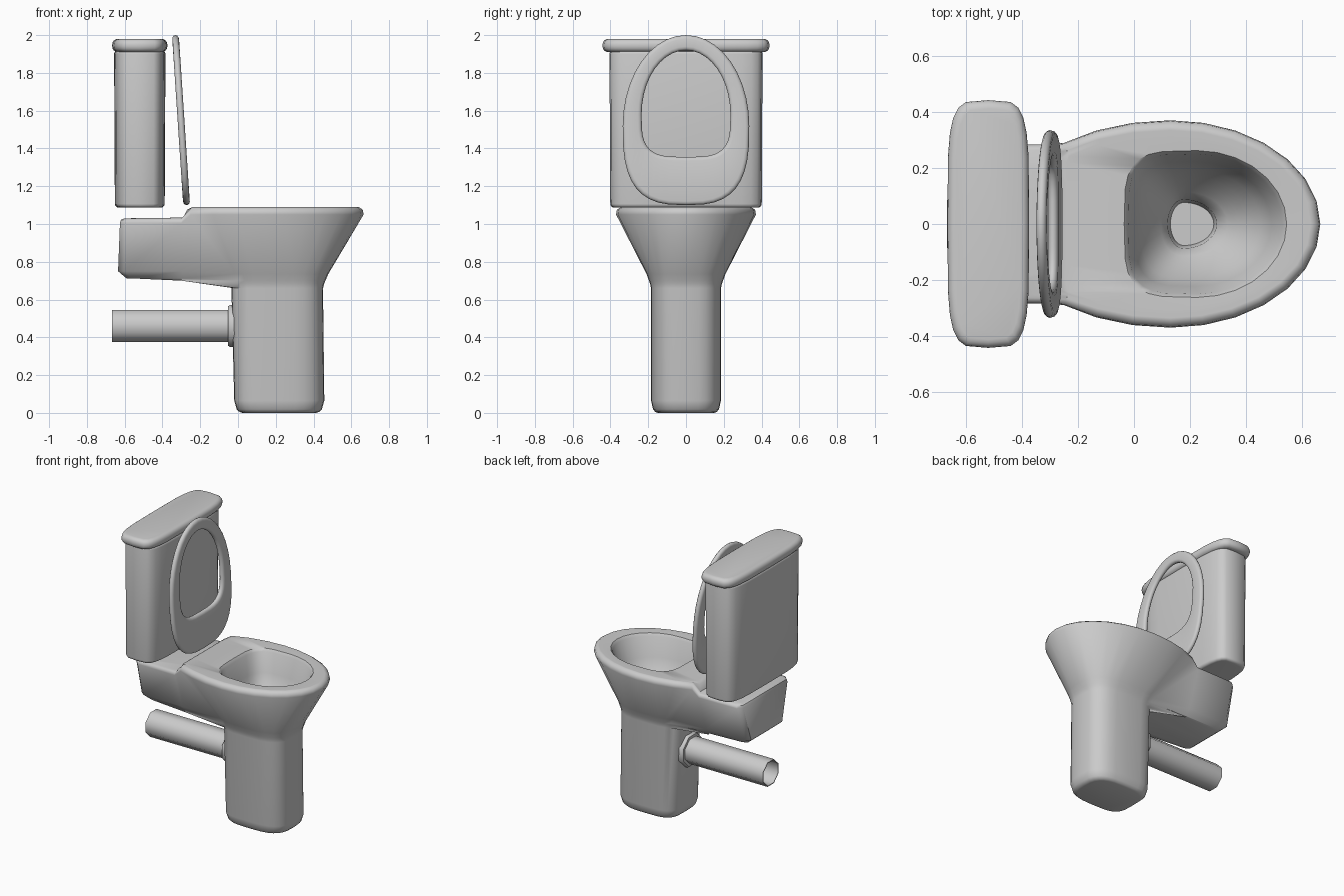
import bpy, bmesh
from math import sin, cos, pi, radians

if "Cube" in bpy.data.objects:
    bpy.data.objects.remove(bpy.data.objects["Cube"])


def loft(name, rings, closed=False, angle=46):
    """Skin a stack of equal-length rings into one smooth-shaded object."""
    bm = bmesh.new()
    vr = [[bm.verts.new(p) for p in r] for r in rings]
    n = len(vr[0])
    for k in range(len(vr) if closed else len(vr) - 1):
        a, b = vr[k], vr[(k + 1) % len(vr)]
        for i in range(n):
            j = (i + 1) % n
            bm.faces.new((a[i], a[j], b[j], b[i]))
    if not closed:
        bm.faces.new(vr[0][::-1])
        bm.faces.new(vr[-1])
    bmesh.ops.recalc_face_normals(bm, faces=bm.faces)
    me = bpy.data.meshes.new(name)
    bm.to_mesh(me)
    bm.free()
    ob = bpy.data.objects.new(name, me)
    bpy.context.collection.objects.link(ob)
    bpy.ops.object.select_all(action='DESELECT')
    ob.select_set(True)
    bpy.context.view_layer.objects.active = ob
    bpy.ops.object.shade_smooth_by_angle(angle=radians(angle))


def egg(t, c, front, back, b, nf=2.0, nb=2.0):
    """Superellipse point whose front and back halves may differ."""
    co, si = cos(t), sin(t)
    n, a = (nf, front) if co >= 0 else (nb, -back)
    return c + a * abs(co) ** (2 / n), b * abs(si) ** (2 / n) * (1 if si >= 0 else -1)


# Bowl: half rings of 15 points; 0-10 follow the bowl, 11-14 the rear shelf
J, M = 10, 14
ANG = [pi * i / M for i in range(M + 1)]


def section(x0, x1, b, z, nf=2.0, nb=2.0):
    c = (x0 + x1) / 2 - 0.03 * (nf == 2)
    return [(*egg(t, c, x1 - c, c - x0, b, nf, nb), z) for t in ANG]


def rim(d, z):
    return [(*egg(t, 0.13, 0.535 - d, 0.61 - d / 2, 0.37 - d), z) for t in ANG]


def flare(f, z):
    return [(p[0] + (r[0] - p[0]) * f, p[1] + (r[1] - p[1]) * f, z)
            for p, r in zip(pedestal, rim(0, z))]


def shelf(front, x, w, z):
    """Swap the rear of a ring for the square end of the shelf."""
    return front[:J + 1] + [(-0.3, w, z), (x + 0.03, w * 0.98, z), (x, w * 0.87, z), (x, 0, z)]


def ledge(front, x, w, z):
    """Pull the rear of a ring up to the step behind the rim."""
    return front[:J + 1] + [(x, w * k / 3, z) for k in (3, 2, 1, 0)]


pedestal = section(-0.035, 0.45, 0.185, 0.66, 3, 4)
half = []
for t in (0, pi / 8, pi / 4, pi / 2):  # rounded foot
    d = 0.045 * (1 - sin(t))
    half.append(section(d - 0.02, 0.457 - d, 0.185 - d * 0.8, 0.065 * (1 - cos(t)), 3, 4))
half.append(pedestal)
# flaring body with the shelf underside
half.append(shelf(flare(0.03, 0.685), -0.12, 0.17, 0.70))
half.append(shelf(flare(0.06, 0.70), -0.59, 0.165, 0.712))
half.append(shelf(flare(0.13, 0.735), -0.635, 0.20, 0.75))
# rounded top edge, then the step from shelf to rim
half.append(shelf(rim(0, 1.05), -0.625, 0.285, 1.005))
half.append(shelf(rim(0.004, 1.075), -0.62, 0.28, 1.022))
half.append(shelf(rim(0.025, 1.09), -0.60, 0.265, 1.03))
half.append(ledge(rim(0.035, 1.09), -0.29, 0.25, 1.034))
half.append(ledge(rim(0.05, 1.09), -0.27, 0.23, 1.075))
half.append(ledge(rim(0.06, 1.09), -0.24, 0.22, 1.087))
half.append(section(-0.035, 0.545, 0.262, 1.088, 2, 4))
# hollow inside, narrowing to the drain
for k in range(7):
    f = k / 6
    half.append(section(-0.02 + 0.14 * f, 0.53 - 0.235 * f, 0.25 - 0.163 * f,
                        1.07 - 0.36 * f ** 0.55, 2, 4 - 2 * f))
half.append(section(0.13, 0.285, 0.077, 0.60))
for h in half:  # keep both ends exactly on the mirror plane
    h[0], h[-1] = (h[0][0], 0, h[0][2]), (h[-1][0], 0, h[-1][2])
loft("bowl", [h + [(x, -y, z) for x, y, z in h[-2:0:-1]] for h in half])


# Cistern and lid: the same long rounded outline with rounded top and bottom edges
def slab(name, a, b, z0, z1, r, taper=0.0):
    rings = []
    for base, s in ((z0, 1), (z1, -1)):
        arc = [pi / 2 * k / 4 for k in range(5)]
        for t in (arc if s > 0 else arc[::-1]):
            d = r * (1 - sin(t)) + (taper if s > 0 else 0)
            z = base + s * r * (1 - cos(t))
            rings.append([(*egg(2 * pi * i / 24, -0.52, a - d, a - d, b - d, 4.5, 4.5), z)
                          for i in range(24)])
    loft(name, rings)


slab("cistern", 0.136, 0.405, 1.087, 1.92, 0.02, 0.004)
slab("cistern_lid", 0.146, 0.442, 1.91, 1.98, 0.03)


# Raised seat: a flat ring with rounded edges leaning back to the cistern
def seat_ring(hole, t):
    d, off = 0.02 * (1 - cos(t)), 0.018 * sin(t)
    ring = []
    for i in range(40):
        a = 2 * pi * i / 40
        if hole:
            z, y = egg(a, 1.58, 0.34 + d, 0.225 + d, 0.235 + d, 2, 3.5)
        else:
            z, y = egg(a, 1.52, 0.48 - d, 0.42 - d, 0.335 - d, 2, 2.9)
        ring.append((-0.272 - (z - 1.1) * 0.066 + off, y, z))
    return ring


edge = [pi / 2 * k / 3 for k in range(-3, 4)]
# the hole edge stays inside the ring, so its offset grows into the material
loft("seat", [seat_ring(False, t) for t in edge] + [seat_ring(True, t) for t in edge[::-1]],
     closed=True)


# Waste pipe with an open end, and the collar where it enters the pedestal
def octagon(x, r):
    return [(x, r * cos(pi * (i + 0.5) / 4), 0.46 + r * sin(pi * (i + 0.5) / 4)) for i in range(8)]


loft("waste_pipe", [octagon(-0.02, 0.093), octagon(-0.667, 0.093),
                    octagon(-0.667, 0.087), octagon(-0.05, 0.087)])
loft("pipe_collar", [octagon(-0.01, 0.12), octagon(-0.045, 0.12), octagon(-0.053, 0.112)])
